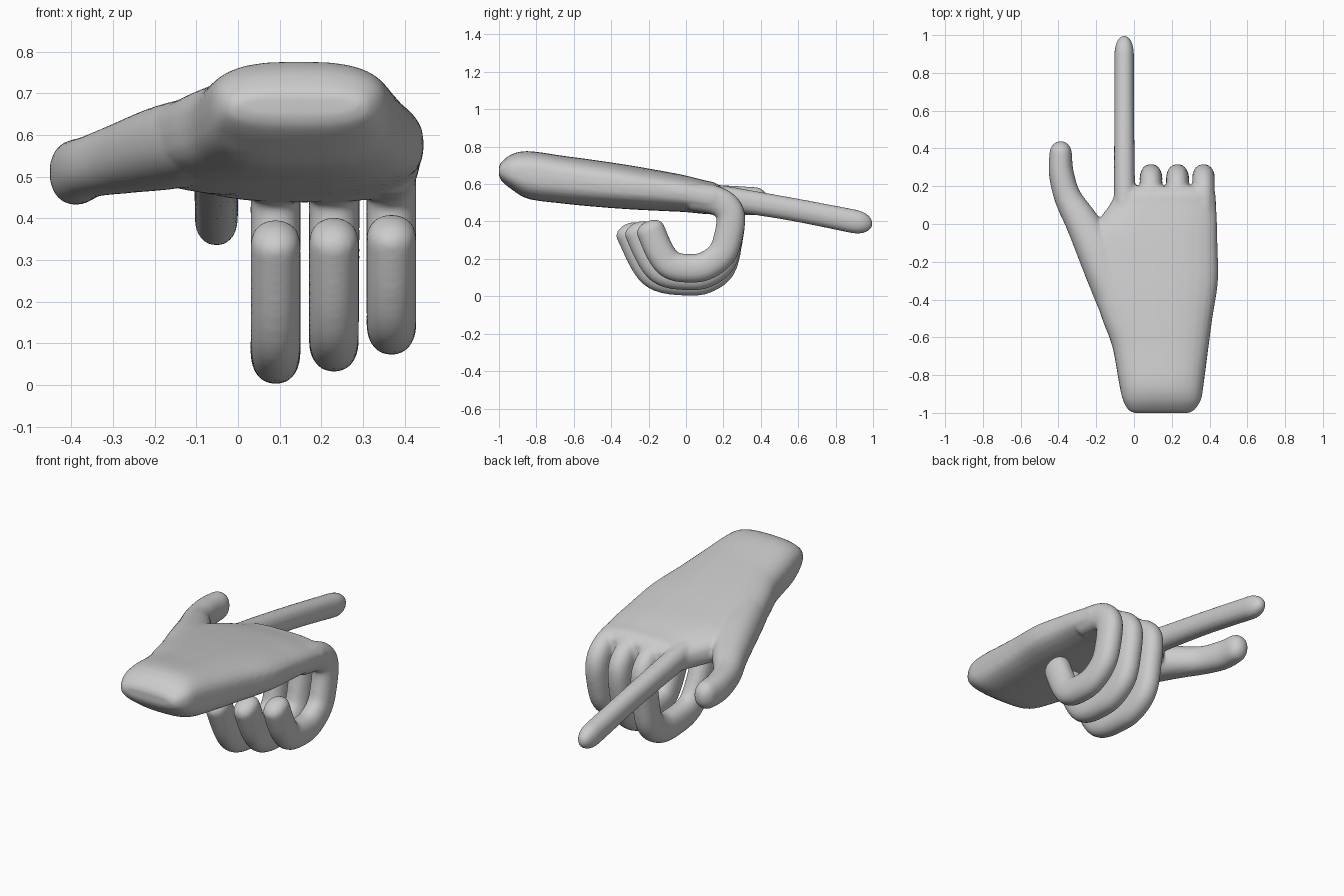
import bpy, math
from mathutils import Vector

if "Cube" in bpy.data.objects:
    bpy.data.objects.remove(bpy.data.objects["Cube"])

skin = bpy.data.materials.new("light grey")
skin.diffuse_color = (0.6, 0.6, 0.6, 1)
skin.use_nodes = True
skin.node_tree.nodes["Principled BSDF"].inputs["Base Color"].default_value = skin.diffuse_color
verts, faces = [], []
SIDES = 28


def loft(rings, power=2.0):
    """Skin a closed body over rings of (centre, side axis, up axis)."""
    base = len(verts)
    for c, s, u in rings:
        for k in range(SIDES):
            a = 2 * math.pi * k / SIDES
            ca, sa = math.cos(a), math.sin(a)
            verts.append(c + s * math.copysign(abs(ca) ** (2 / power), ca)
                         + u * math.copysign(abs(sa) ** (2 / power), sa))
    for r in range(len(rings) - 1):
        for k in range(SIDES):
            i, j = base + r * SIDES + k, base + r * SIDES + (k + 1) % SIDES
            faces.append((i, j, j + SIDES, i + SIDES))
    faces.append(tuple(range(base, base + SIDES))[::-1])
    last = base + (len(rings) - 1) * SIDES
    faces.append(tuple(range(last, last + SIDES)))


def spline(rows, steps=5):
    """Catmull-Rom through rows of numbers."""
    p = [rows[0]] + list(rows) + [rows[-1]]
    out = []
    for i in range(1, len(p) - 2):
        for n in range(steps):
            t = n / steps
            out.append([0.5 * (2 * b + (c - a) * t + (2 * a - 5 * b + 4 * c - d) * t * t
                               + (3 * b - a - 3 * c + d) * t ** 3)
                        for a, b, c, d in zip(*p[i - 1:i + 3])])
    return out + [list(rows[-1])]


def finger(rows, side, cap):
    """Tube along (x, y, z, half width, half thickness) with a rounded tip."""
    pts = spline(rows)
    rings = []
    for i, q in enumerate(pts):
        t = (Vector(pts[min(i + 1, len(pts) - 1)][:3]) - Vector(pts[max(i - 1, 0)][:3])).normalized()
        s = Vector(side)
        s = (s - t * s.dot(t)).normalized()
        u = s.cross(t).normalized()
        rings.append((Vector(q[:3]), s * q[3], u * q[4]))
    c, s, u = rings[-1]
    for n in range(1, 7):
        a = n / 6 * math.radians(80)
        rings.append((c + t * cap * math.sin(a), s * math.cos(a), u * math.cos(a)))
    loft(rings, 2.2)


# palm and wrist: y, left, right, bottom, top
palm = [(-1.0, .0, .29, .645, .695), (-.985, -.03, .32, .615, .72), (-.93, -.06, .355, .57, .76),
        (-.84, -.08, .37, .52, .776), (-.65, -.115, .395, .495, .75), (-.5, -.17, .415, .48, .73),
        (-.3, -.23, .445, .465, .70), (-.1, -.24, .442, .455, .665), (0, -.2, .44, .45, .645),
        (.1, -.13, .435, .44, .62), (.16, -.1, .43, .44, .605), (.2, -.07, .40, .46, .57)]
loft([(Vector(((l + r) / 2, y, (b + t) / 2)), Vector(((r - l) / 2, 0, 0)), Vector((0, 0, (t - b) / 2)))
      for y, l, r, b, t in spline(palm)], 2.8)

# thumb
finger([(-.06, -.5, .60, .09, .09), (-.1, -.4, .59, .1, .1), (-.17, -.2, .57, .11, .1),
        (-.27, 0, .545, .09, .085), (-.35, .14, .525, .072, .074), (-.385, .27, .512, .066, .078),
        (-.388, .37, .508, .06, .076)], (1, 0, 0), .07)

# pointing index finger
finger([(-.045, .0, .55, .06, .07), (-.05, .2, .525, .056, .066), (-.052, .55, .468, .053, .062),
        (-.052, .9, .40, .052, .064)], (1, 0, 0), .1)

# curled middle, ring and little fingers
for x, k in ((.09, 1.0), (.23, .58), (.368, 0.0)):
    dz, dy = .07 * k, .11 * k
    path = [(.03, .535), (.15, .515), (.215, .478), (.24, .42), (.226, .32 - dz / 3), (.19, .225 - dz),
            (.1, .16 - dz), (0, .15 - dz), (-.085 - dy * .5, .17 - dz), (-.14 - dy * .7, .24 - dz),
            (-.19 - dy, .355 - dz * .2)]
    finger([(x, y, z, .06, .077) for y, z in path], (1, 0, 0), .05)

# fuse everything into one smooth hand
me = bpy.data.meshes.new("pointing_hand")
me.from_pydata(verts, [], faces)
me.materials.append(skin)
hand = bpy.data.objects.new("pointing_hand", me)
bpy.context.collection.objects.link(hand)
fuse = hand.modifiers.new("fuse", 'REMESH')
fuse.mode = 'VOXEL'
fuse.voxel_size = .01
fuse.use_smooth_shade = True
soft = hand.modifiers.new("soften", 'SMOOTH')
soft.factor = .5
soft.iterations = 8
